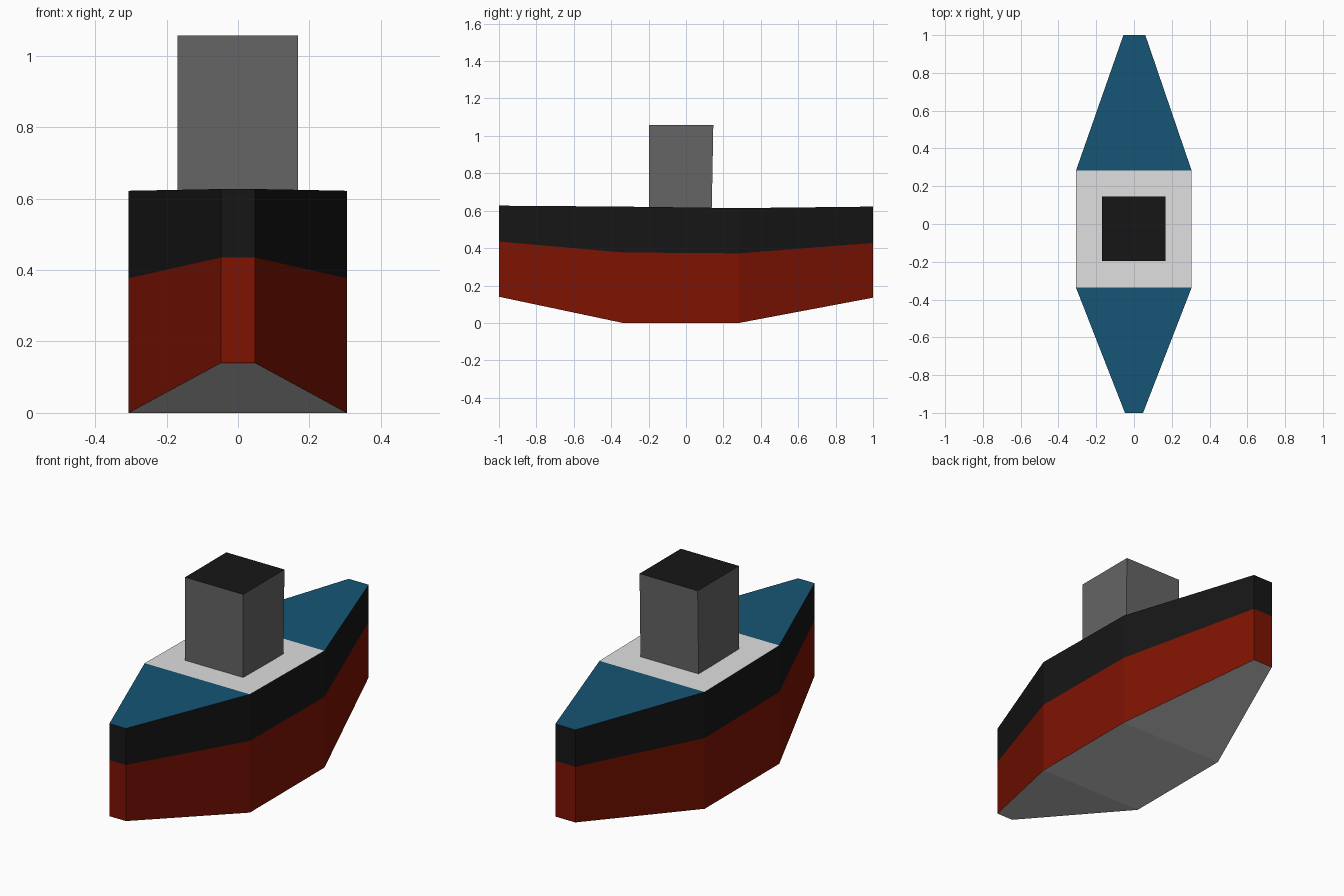
import bpy, bmesh

if "Cube" in bpy.data.objects:
    bpy.data.objects.remove(bpy.data.objects["Cube"])


def material(name, hex_code):
    def lin(c):
        return c / 12.92 if c <= 0.04045 else ((c + 0.055) / 1.055) ** 2.4
    m = bpy.data.materials.new(name)
    m.diffuse_color = [lin(int(hex_code[i:i + 2], 16) / 255) for i in (0, 2, 4)] + [1]
    m.use_nodes = True
    m.node_tree.nodes["Principled BSDF"].inputs["Base Color"].default_value = m.diffuse_color
    return m


GREY, RED, BLACK, BLUE, PALE, KEEL = range(6)
MATS = [material("cabin grey", "656565"), material("hull red", "7E1302"),
        material("black", "161616"), material("deck blue", "165575"),
        material("pale deck", "DFDFDF"), material("keel light grey", "C8C8C8")]


def finish(name, bm):
    bmesh.ops.recalc_face_normals(bm, faces=bm.faces)
    mesh = bpy.data.meshes.new(name)
    bm.to_mesh(mesh)
    bm.free()
    for m in MATS:
        mesh.materials.append(m)
    ob = bpy.data.objects.new(name, mesh)
    bpy.context.collection.objects.link(ob)


# hull stations: y, left x, right x, keel z, waterline z, deck z
stations = [(-1.0, -0.048, 0.048, 0.14, 0.435, 0.627),
            (-0.337, -0.307, 0.305, 0.0, 0.377, 0.622),
            (0.283, -0.307, 0.305, 0.0, 0.372, 0.614),
            (1.0, -0.056, 0.06, 0.135, 0.428, 0.622)]
bm = bmesh.new()
rings = [[(bm.verts.new((xl, y, z)), bm.verts.new((xr, y, z))) for z in zs]
         for y, xl, xr, *zs in stations]


def face(verts, mat):
    bm.faces.new(verts).material_index = mat


for i, (a, b) in enumerate(zip(rings, rings[1:])):
    # bottom and deck
    face((a[0][0], a[0][1], b[0][1], b[0][0]), KEEL)
    face((a[2][0], a[2][1], b[2][1], b[2][0]), PALE if i == 1 else BLUE)
    # side planking, two colour bands
    for s in (0, 1):
        for k, mat in enumerate((RED, BLACK)):
            face((a[k][s], b[k][s], b[k + 1][s], a[k + 1][s]), mat)
# bow and stern plates
for r in (rings[0], rings[-1]):
    for k, mat in enumerate((RED, BLACK)):
        face((r[k][0], r[k][1], r[k + 1][1], r[k + 1][0]), mat)
finish("hull", bm)

# cabin tower with a black roof
bm = bmesh.new()
bmesh.ops.create_cube(bm, size=1)
for v in bm.verts:
    top = v.co.z > 0
    v.co.x = 0.168 if v.co.x > 0 else -0.17
    v.co.y = 0.146 if v.co.y > 0 else -0.197
    if not top and v.co.y > 0:
        v.co.y = 0.138
    v.co.z = 1.057 if top else 0.617
for f in bm.faces:
    f.material_index = BLACK if f.calc_center_median().z > 1 else GREY
finish("cabin_tower", bm)
